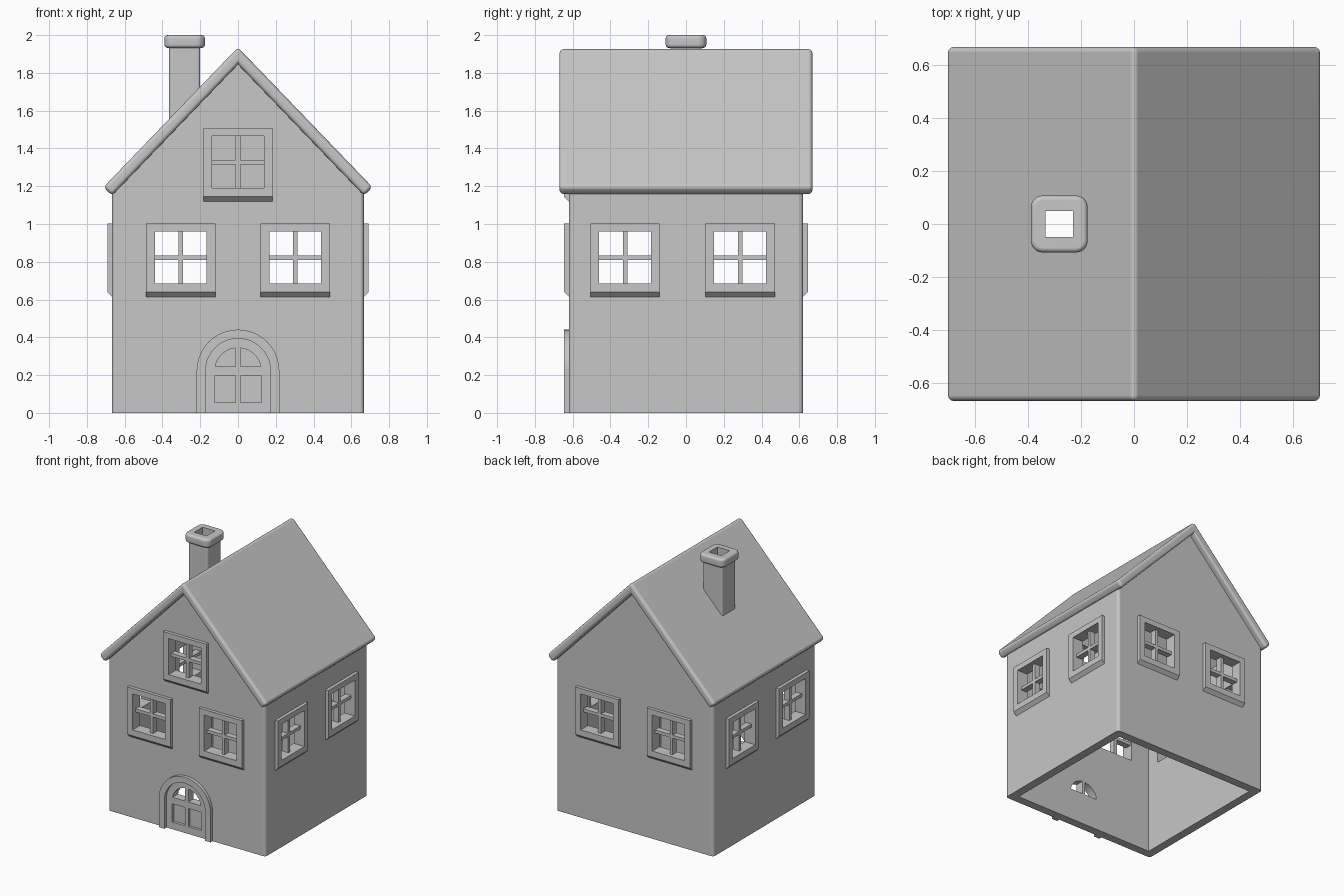
import bpy, bmesh
from math import sin, cos, pi, radians
from mathutils import Matrix

old = bpy.data.objects.get("Cube")
if old:
    bpy.data.objects.remove(old, do_unlink=True)

grey = bpy.data.materials.new("plain grey")
grey.use_nodes = True
COLOUR = (0.57, 0.57, 0.57, 1)
grey.diffuse_color = COLOUR
grey.node_tree.nodes["Principled BSDF"].inputs["Base Color"].default_value = COLOUR


def link(name, mesh):
    ob = bpy.data.objects.new(name, mesh)
    bpy.context.collection.objects.link(ob)
    return ob


def prism(name, pts, lo, hi, axis="Y", bevels=()):
    """Extrude a 2D profile along one axis, then bevel the edges each rule picks."""
    place = {"X": lambda a, b, d: (d, a, b),
             "Y": lambda a, b, d: (a, d, b),
             "Z": lambda a, b, d: (a, b, d)}[axis]
    bm = bmesh.new()
    near = [bm.verts.new(place(a, b, lo)) for a, b in pts]
    far = [bm.verts.new(place(a, b, hi)) for a, b in pts]
    bm.faces.new(near)
    bm.faces.new(far)
    for i in range(len(pts)):
        j = (i + 1) % len(pts)
        bm.faces.new((near[i], near[j], far[j], far[i]))
    bmesh.ops.recalc_face_normals(bm, faces=bm.faces)
    for rule, width, segs in bevels:
        bmesh.ops.bevel(bm, geom=[e for e in bm.edges if rule(e)], offset=width,
                        segments=segs, profile=0.5, affect="EDGES", clamp_overlap=True)
    mesh = bpy.data.meshes.new(name)
    bm.to_mesh(mesh)
    bm.free()
    mesh.materials.append(grey)
    return link(name, mesh)


def rect(x0, x1, z0, z1):
    return [(x0, z0), (x1, z0), (x1, z1), (x0, z1)]


def cut(ob, cutters):
    for c in cutters:
        mod = ob.modifiers.new("cut", "BOOLEAN")
        mod.solver = "EXACT"
        mod.object = c
        bpy.context.view_layer.objects.active = ob
        bpy.ops.object.modifier_apply(modifier=mod.name)


def smooth(ob):
    bpy.ops.object.select_all(action="DESELECT")
    ob.select_set(True)
    bpy.context.view_layer.objects.active = ob
    bpy.ops.object.shade_smooth_by_angle(angle=radians(32))
    mod = ob.modifiers.new("even shading", "WEIGHTED_NORMAL")
    mod.keep_sharp = True


def upright(e):
    d = e.verts[0].co - e.verts[1].co
    return abs(d.x) + abs(d.y) < 1e-4


def level(e):
    return abs(e.verts[0].co.z - e.verts[1].co.z) < 1e-4


def convex(e):
    return e.is_convex


HW, HD, WALL = 0.667, 0.62, 0.065      # house half width, half depth, wall
OPEN = 0.1375                          # half size of a window opening
WIN_Z, ATTIC_Z = 0.8225, 1.3275
FRONT_X = (-0.303, 0.303)
SIDE_Y = (-0.322, 0.287)

# House walls with gables
walls = prism("house_walls", [(-HW, 0), (HW, 0), (HW, 1.185), (0, 1.88), (-HW, 1.185)],
              -HD, HD, bevels=[(upright, 0.022, 4)])
IW = HW - WALL
cavity = prism("cavity_cutter", [(-IW, -0.1), (IW, -0.1), (IW, 1.19), (0, 1.815), (-IW, 1.19)],
               WALL - HD, HD - WALL)

# Roof
roof = prism("roof", [(0, 1.935), (0.712, 1.195), (0.667, 1.15), (0, 1.845),
                      (-0.667, 1.15), (-0.712, 1.195)], -0.67, 0.67,
             bevels=[(convex, 0.022, 4)])

# Chimney and its cap
shaft = prism("chimney", [(-0.365, 1.5), (-0.2, 1.67), (-0.2, 1.95), (-0.365, 1.95)],
              -0.0825, 0.0825, bevels=[(upright, 0.015, 3)])
cap = prism("chimney_cap", rect(-0.39, -0.175, -0.108, 0.108), 1.932, 2.0, "Z",
            bevels=[(upright, 0.045, 5), (level, 0.018, 3)])
flue = prism("flue_cutter", rect(-0.335, -0.23, -0.05, 0.05), 1.0, 2.2, "Z")

# Openings through the walls
cutters = [cavity, flue]
for x in FRONT_X:
    cutters.append(prism("window_cutter", rect(x - OPEN, x + OPEN, WIN_Z - OPEN, WIN_Z + OPEN),
                         -0.8, 0.8))
for y in SIDE_Y:
    cutters.append(prism("window_cutter", rect(y - OPEN, y + OPEN, WIN_Z - OPEN, WIN_Z + OPEN),
                         -0.8, 0.8, "X"))
cutters.append(prism("attic_cutter", rect(-OPEN, OPEN, ATTIC_Z - OPEN, ATTIC_Z + OPEN), -0.8, -0.4))

# Door: open fanlight above two sunken panels
ARCH_Z = 0.222
for s in (-1, 1):
    arc = [(s * 0.123 * cos(radians(t)), ARCH_Z + 0.123 * sin(radians(t)))
           for t in (11, 23, 35, 47, 59, 71, 84)]
    cutters.append(prism("fanlight_cutter", [(s * 0.013, 0.245)] + arc, -0.8, -0.4))
    cutters.append(prism("panel_cutter", rect(*sorted((s * 0.014, s * 0.124)), 0.055, 0.195),
                         -0.8, 0.02 - HD))

cut(walls, cutters)
cut(roof, [flue])
cut(shaft, [flue])
cut(cap, [flue])


# Arched door surround
def arch(r):
    return [(r, 0)] + [(r * cos(pi * i / 20), ARCH_Z + r * sin(pi * i / 20))
                       for i in range(21)] + [(-r, 0)]


surround = prism("door_surround", arch(0.219) + arch(0.172)[::-1], -HD - 0.025, -HD + 0.01)

# Window frame with sloped sill, and glazing bars, facing -y at the origin
frame = prism("window_frame", [(0.005, -0.208), (0, -0.208), (-0.025, -0.183),
                               (-0.025, 0.18), (0.005, 0.18)], -0.183, 0.183, "X")
hole = prism("frame_cutter", rect(-OPEN, OPEN, -OPEN, OPEN), -0.2, 0.2)
cut(frame, [hole])
B, L = 0.012, 0.14
bars = prism("window_bars", [(-B, -L), (B, -L), (B, -B), (L, -B), (L, B), (B, B), (B, L),
                             (-B, L), (-B, B), (-L, B), (-L, -B), (-B, -B)], 0.008, 0.055)

for c in cutters + [hole]:
    bpy.data.objects.remove(c, do_unlink=True)

spots = [("attic", 0, -HD, ATTIC_Z, 0)]
for x in FRONT_X:
    spots += [("front", x, -HD, WIN_Z, 0), ("back", x, HD, WIN_Z, pi)]
for y in SIDE_Y:
    spots += [("left", HW, y, WIN_Z, pi / 2), ("right", -HW, y, WIN_Z, -pi / 2)]
for side, x, y, z, turn in spots:
    for src, part in ((frame, "window_frame"), (bars, "window_bars")):
        ob = link(side + "_" + part, src.data)
        ob.matrix_world = Matrix.Translation((x, y, z)) @ Matrix.Rotation(turn, 4, "Z")
for src in (frame, bars):
    bpy.data.objects.remove(src, do_unlink=True)

for ob in (walls, roof, shaft, cap, surround):
    smooth(ob)
